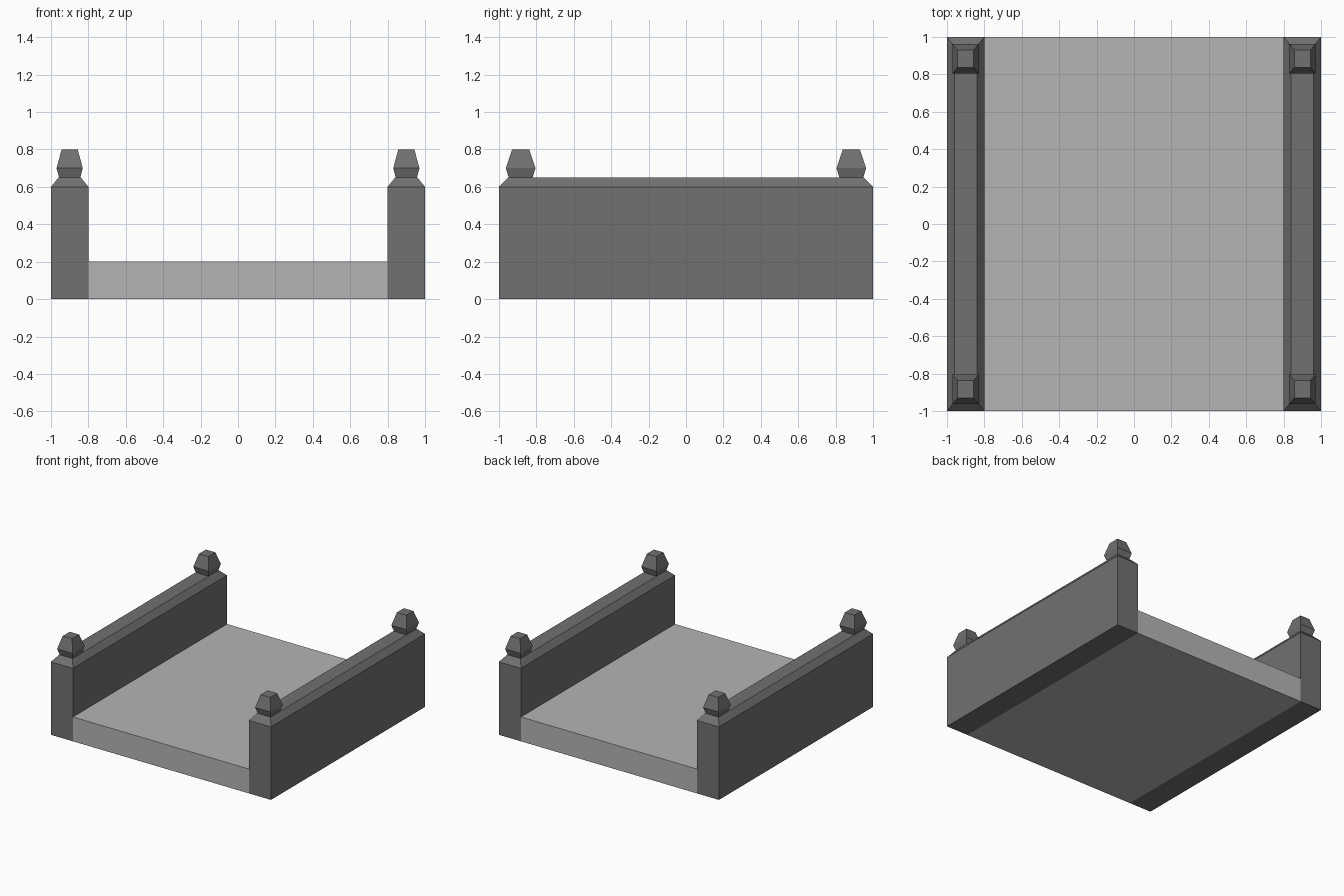
import bpy
import bmesh

if "Cube" in bpy.data.objects:
    bpy.data.objects.remove(bpy.data.objects["Cube"])


def grey(name, value):
    mat = bpy.data.materials.new(name)
    mat.diffuse_color = (value, value, value, 1)
    mat.use_nodes = True
    mat.node_tree.nodes["Principled BSDF"].inputs["Base Color"].default_value = mat.diffuse_color
    return mat


def stacked_block(name, cx, cy, rings, mat):
    """Closed solid through rectangular rings given as (half_x, half_y, z)."""
    bm = bmesh.new()
    loops = [[bm.verts.new((cx + sx * hx, cy + sy * hy, z))
              for sx, sy in ((-1, -1), (1, -1), (1, 1), (-1, 1))]
             for hx, hy, z in rings]
    bm.faces.new(loops[0][::-1])
    bm.faces.new(loops[-1])
    for low, high in zip(loops, loops[1:]):
        for i in range(4):
            j = (i + 1) % 4
            bm.faces.new((low[i], low[j], high[j], high[i]))
    bmesh.ops.recalc_face_normals(bm, faces=bm.faces)
    mesh = bpy.data.meshes.new(name)
    bm.to_mesh(mesh)
    bm.free()
    mesh.materials.append(mat)
    obj = bpy.data.objects.new(name, mesh)
    bpy.context.collection.objects.link(obj)
    return obj


light_stone = grey("light_stone", 0.46)
dark_stone = grey("dark_stone", 0.165)

# Deck slab between the walls
stacked_block("deck", 0, 0, [(0.8, 1.0, 0.0), (0.8, 1.0, 0.2)], light_stone)

for side, sx in (("left", -1), ("right", 1)):
    # Side wall with chamfered coping
    stacked_block(f"{side}_wall", sx * 0.9, 0,
                  [(0.1, 1.0, 0.0), (0.1, 1.0, 0.6), (0.06, 0.95, 0.65)],
                  dark_stone)
    # Faceted finials on the wall ends
    for end, sy in (("front", -1), ("back", 1)):
        stacked_block(f"{side}_{end}_finial", sx * 0.9, sy * 0.884,
                      [(0.057, 0.064, 0.65), (0.07, 0.079, 0.7),
                       (0.043, 0.046, 0.8)], dark_stone)
